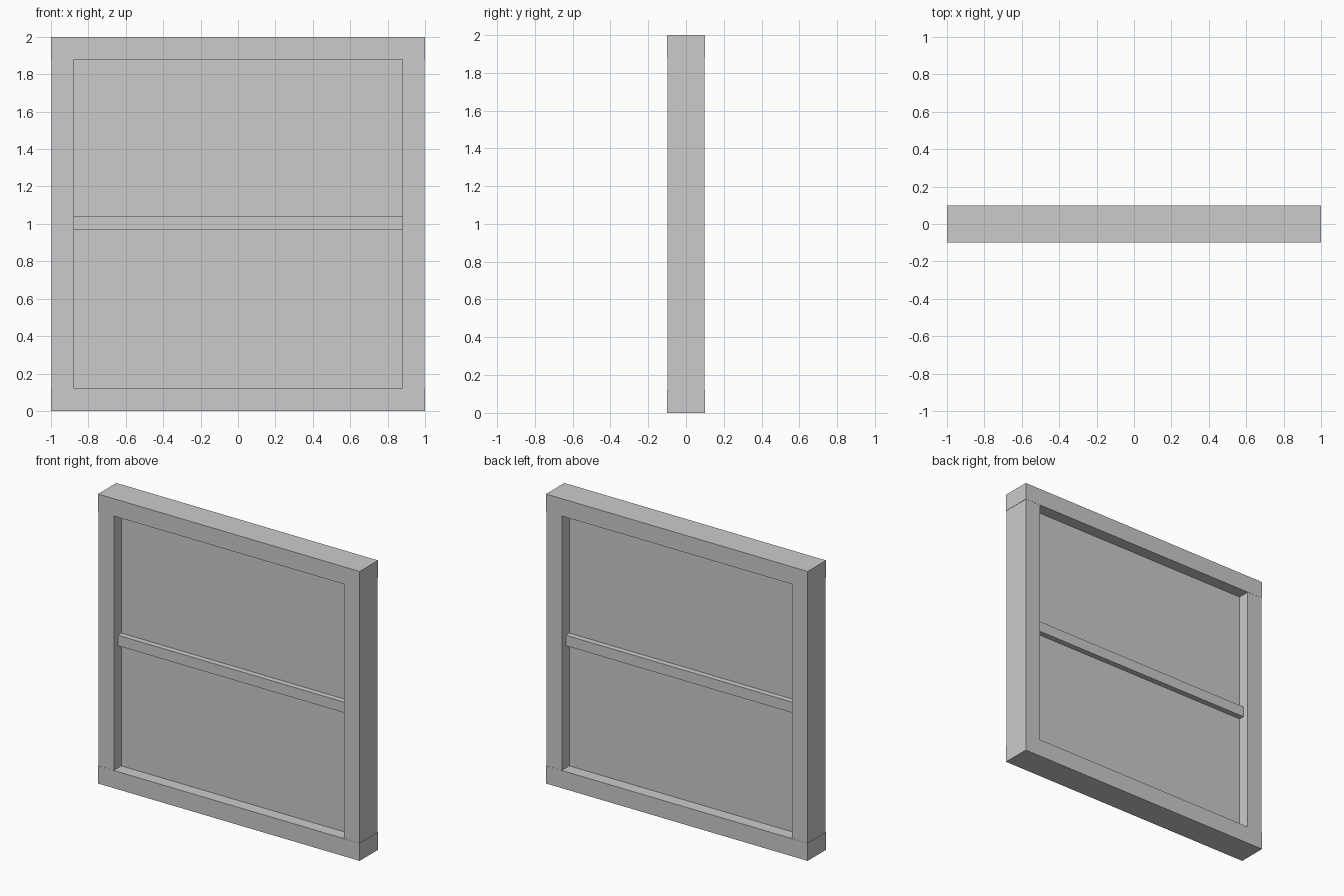
import bpy

cube = bpy.data.objects.get("Cube")
if cube:
    bpy.data.objects.remove(cube, do_unlink=True)

# One plain grey for the whole window
grey = bpy.data.materials.new("plain grey")
grey.use_nodes = True
color = (0.6, 0.6, 0.6, 1)
grey.diffuse_color = color
grey.node_tree.nodes["Principled BSDF"].inputs["Base Color"].default_value = color


def box(name, x, y, z):
    """Box spanning the (min, max) pairs x, y and z."""
    spans = (x, y, z)
    bpy.ops.mesh.primitive_cube_add(size=1, location=[(a + b) / 2 for a, b in spans])
    ob = bpy.context.object
    ob.name = name
    ob.scale = [b - a for a, b in spans]
    bpy.ops.object.transform_apply(location=False, rotation=False, scale=True)
    ob.data.materials.append(grey)
    return ob


DEPTH = 0.1
INNER = 0.88

# Outer frame: sill, head and two uprights
box("bottom_rail", (-1, 1), (-DEPTH, DEPTH), (0, 0.122))
box("top_rail", (-1, 1), (-DEPTH, DEPTH), (INNER + 1, 2))
for side, name in ((1, "left_stile"), (-1, "right_stile")):
    box(name, sorted((side * INNER, side * 0.998)), (-DEPTH + 0.001, DEPTH - 0.001), (0.122, INNER + 1))

# Recessed pane and the bar across its middle
box("pane", (-INNER, INNER), (-0.017, 0.017), (0.122, INNER + 1))
box("middle_bar", (-INNER, INNER), (-0.056, 0.056), (0.967, 1.04))
